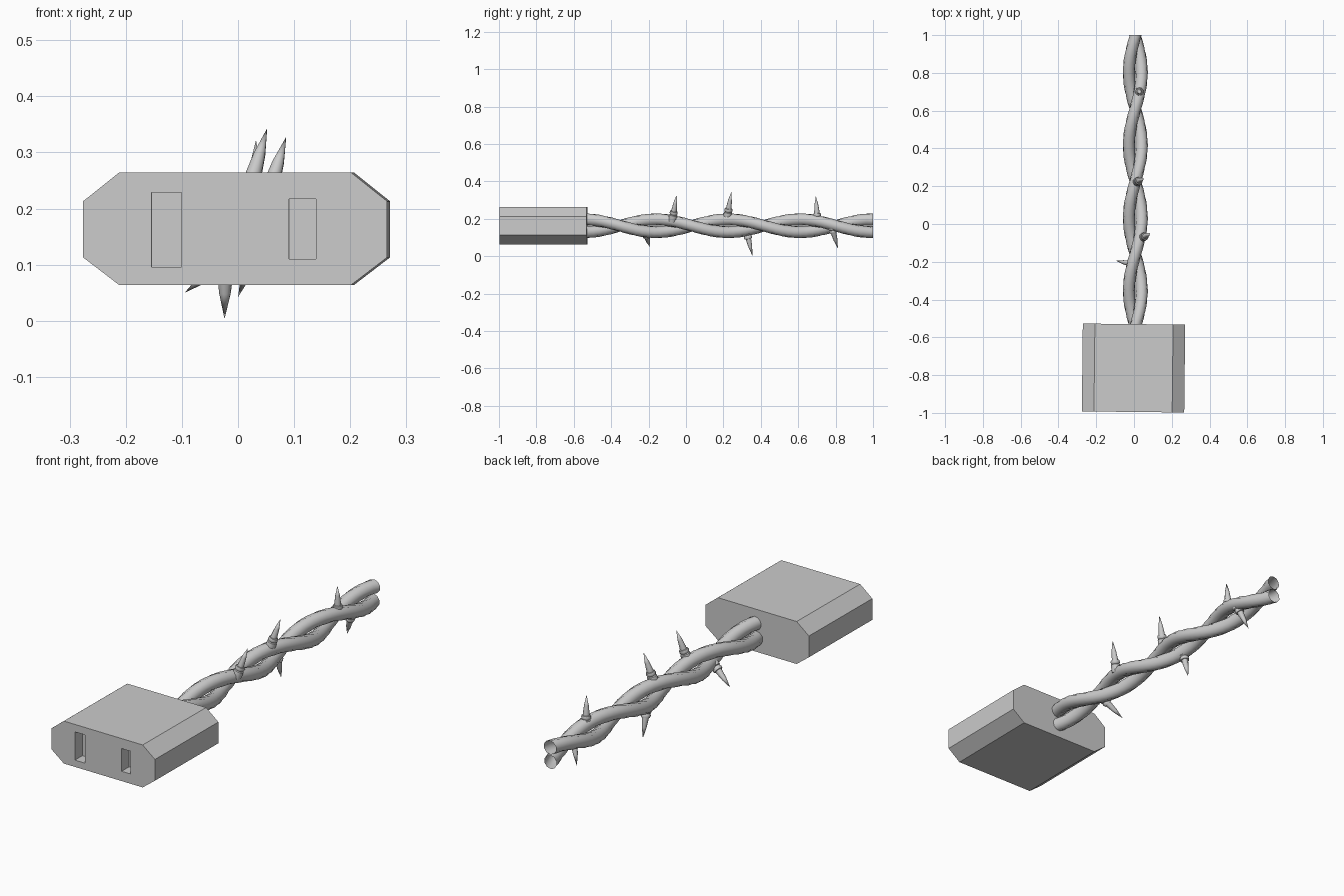
import bpy, bmesh, math
from mathutils import Vector, Matrix

if "Cube" in bpy.data.objects:
    bpy.data.objects.remove(bpy.data.objects["Cube"])

CX, CZ = 0.007, 0.163      # axis of the twisted pair
HELIX_R, WIRE_R, PITCH = 0.034, 0.0325, 0.77


def make_object(name, bm, smooth=None):
    bmesh.ops.recalc_face_normals(bm, faces=bm.faces)
    me = bpy.data.meshes.new(name)
    bm.to_mesh(me)
    bm.free()
    ob = bpy.data.objects.new(name, me)
    bpy.context.collection.objects.link(ob)
    if smooth:
        bpy.ops.object.select_all(action='DESELECT')
        ob.select_set(True)
        bpy.context.view_layer.objects.active = ob
        bpy.ops.object.shade_smooth_by_angle(angle=math.radians(smooth))
    return ob


def loft(bm, rings):
    """Join equal rings of points with quads, leaving the ends open."""
    loops = [[bm.verts.new(p) for p in ring] for ring in rings]
    for a, b in zip(loops, loops[1:]):
        for i in range(len(a)):
            j = (i + 1) % len(a)
            bm.faces.new((a[i], a[j], b[j], b[i]))
    return loops


# Connector body: chamfered profile extruded along y
profile = [(-0.207, 0.064), (0.207, 0.064), (0.271, 0.113), (0.271, 0.213),
           (0.207, 0.264), (-0.207, 0.264), (-0.271, 0.213), (-0.271, 0.113)]
bm = bmesh.new()
loops = loft(bm, [[(x, y, z) for x, z in profile] for y in (-0.995, -0.53)])
for lp in loops:
    bm.faces.new(lp)
body = make_object("connector_body", bm)

# Two slots cut in the front face
for name, x0, x1, z0, z1 in (("left_slot_cutter", -0.149, -0.096, 0.096, 0.229),
                             ("right_slot_cutter", 0.096, 0.144, 0.11, 0.217)):
    bm = bmesh.new()
    bmesh.ops.create_cube(bm, size=1)
    bmesh.ops.scale(bm, vec=(x1 - x0, 0.11, z1 - z0), verts=bm.verts)
    bmesh.ops.translate(bm, vec=((x0 + x1) / 2, -0.995, (z0 + z1) / 2), verts=bm.verts)
    cutter = make_object(name, bm)
    mod = body.modifiers.new("slot", 'BOOLEAN')
    mod.object, mod.operation, mod.solver = cutter, 'DIFFERENCE', 'EXACT'
    bpy.context.view_layer.objects.active = body
    bpy.ops.object.modifier_apply(modifier=mod.name)
    bpy.data.objects.remove(cutter)

# The body sits at a very slight yaw
pivot = Matrix.Translation((0, -0.53, 0))
body.data.transform(pivot @ Matrix.Rotation(-0.011, 4, 'Z') @ pivot.inverted())


# Two twisted wire strands with open ends
def strand(name, phase, sides=10, steps=48):
    bm = bmesh.new()
    rings = []
    for k in range(steps + 1):
        y = -0.56 + 1.56 * k / steps
        th = phase + 2 * math.pi * (y + 0.16) / PITCH
        c = Vector((CX + HELIX_R * math.sin(th), y, CZ + HELIX_R * math.cos(th)))
        ring = []
        for i in range(sides):
            a = 2 * math.pi * i / sides + th
            ring.append(c + WIRE_R * Vector((math.sin(a), 0, math.cos(a))))
        rings.append(ring)
    loft(bm, rings)
    make_object(name, bm, 50)


strand("wire_strand_a", 0)
strand("wire_strand_b", math.pi)


# Thorns: collared spikes given by a base point and a tip
# (distance back from tip, radius)
spike = [(0.048, 0.0105), (0.085, 0.0145), (0.092, 0.015), (0.093, 0.020), (0.102, 0.022),
         (0.109, 0.020), (0.111, 0.018), (0.114, 0.022), (0.126, 0.023), (0.15, 0.022)]


def thorn(name, base, tip, sides=10):
    base, tip = Vector(base), Vector(tip)
    rot = (tip - base).to_track_quat('Z', 'Y')
    bm = bmesh.new()
    rings = []
    for d, r in spike:
        rings.append([tip + rot @ Vector((r * math.cos(2 * math.pi * i / sides),
                                          r * math.sin(2 * math.pi * i / sides), -d))
                      for i in range(sides)])
    loops = loft(bm, rings)
    apex = bm.verts.new(tip)
    for i in range(sides):
        bm.faces.new((loops[0][i], loops[0][(i + 1) % sides], apex))
    bm.faces.new(loops[-1])
    make_object(name, bm, 40)


thorns = [((0.043, -0.073, 0.19), (0.086, -0.05, 0.328)),
          ((0.010, 0.220, 0.20), (0.052, 0.242, 0.343)),
          ((0.028, 0.703, 0.19), (0.032, 0.694, 0.322)),
          ((-0.01, -0.212, 0.115), (-0.095, -0.194, 0.05)),
          ((-0.022, 0.325, 0.13), (-0.024, 0.355, 0.003)),
          ((0.035, 0.785, 0.14), (0.0, 0.812, 0.042))]
for n, (b, t) in enumerate(thorns):
    thorn(f"thorn_{n + 1}", b, t)
